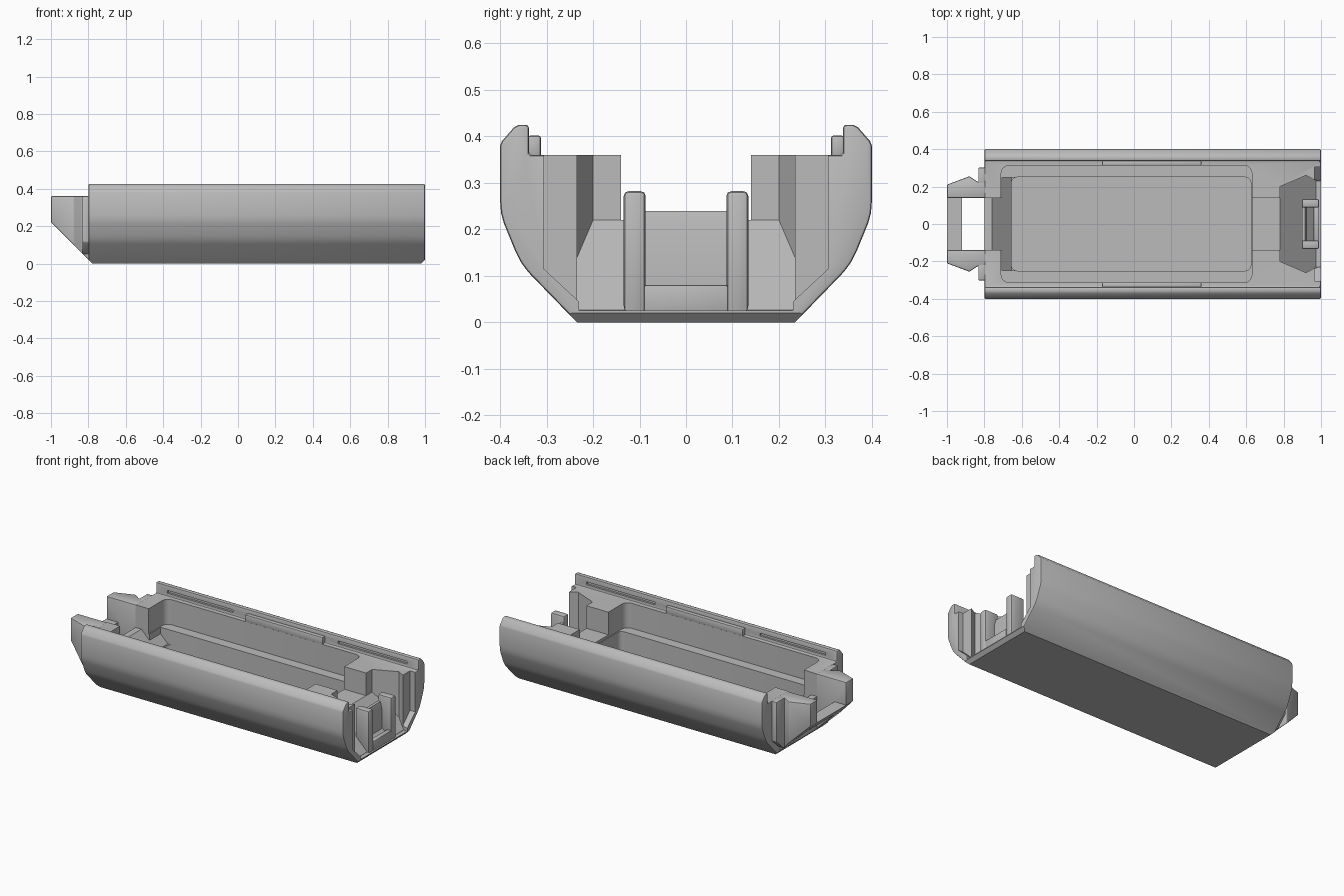
import bpy, bmesh

cube = bpy.data.objects.get("Cube")
if cube:
    bpy.data.objects.remove(cube, do_unlink=True)

GREY = (0.5, 0.5, 0.5, 1.0)
grey = bpy.data.materials.new("plain_grey")
grey.use_nodes = True
grey.diffuse_color = GREY
grey.node_tree.nodes["Principled BSDF"].inputs["Base Color"].default_value = GREY


def prism(name, pts, axis, lo, hi, slope=None, bevel=0.0, limit=0.55, corner=0.0):
    """Extrude an outline along an axis. slope tilts the underside to z = slope - x,
    corner rounds only the edges along the axis, bevel rounds all sharp edges."""
    place = {"x": lambda a, b, t: (t, a, b),
             "y": lambda a, b, t: (a, t, b),
             "z": lambda a, b, t: (a, b, t)}[axis]
    bm = bmesh.new()
    low = [bm.verts.new(place(a, b, lo)) for a, b in pts]
    high = [bm.verts.new(place(a, b, hi)) for a, b in pts]
    n = len(pts)
    bm.faces.new(low)
    bm.faces.new(high[::-1])
    for i in range(n):
        j = (i + 1) % n
        bm.faces.new((low[i], high[i], high[j], low[j]))
    if slope is not None:
        for v in low:
            v.co.z = slope - v.co.x
    bmesh.ops.recalc_face_normals(bm, faces=bm.faces)
    if corner:
        edges = [bm.edges.get(pair) for pair in zip(low, high)]
        bmesh.ops.bevel(bm, geom=edges, offset=corner, segments=4, profile=0.5,
                        affect="EDGES")
    mesh = bpy.data.meshes.new(name)
    bm.to_mesh(mesh)
    bm.free()
    mesh.materials.append(grey)
    obj = bpy.data.objects.new(name, mesh)
    bpy.context.collection.objects.link(obj)
    if bevel:
        mod = obj.modifiers.new("rounding", "BEVEL")
        mod.width = bevel
        mod.segments = 2
        mod.limit_method = "ANGLE"
        mod.angle_limit = limit
    return obj


def box(name, x, y, z, **kw):
    return prism(name, [(x[0], y[0]), (x[1], y[0]), (x[1], y[1]), (x[0], y[1])],
                 "z", z[0], z[1], **kw)


def mirrored(pts):
    """Complete a half outline across its first axis."""
    return pts + [(-a, b) for a, b in reversed(pts)]


# Hull: one cross-section running the whole length
half_hull = [(0.235, 0), (0.335, 0.103), (0.346, 0.116), (0.357, 0.132), (0.367, 0.152),
             (0.392, 0.213), (0.398, 0.235), (0.4, 0.26), (0.4, 0.38), (0.396, 0.39),
             (0.37, 0.42), (0.36, 0.425), (0.338, 0.425), (0.338, 0.36)]
hull = prism("hull", mirrored(half_hull), "x", -0.8, 1.0, bevel=0.007, limit=1.2)

cutters = []
# Stepped main pocket, deep in the middle, with a ramp at one end
cutters.append(box("upper_pocket", (-0.71, 0.63), (-0.312, 0.312), (0.205, 0.6), corner=0.04))
cutters.append(box("lower_pocket", (-0.655, 0.625), (-0.25, 0.25), (0.045, 0.4), corner=0.03))
cutters.append(prism("pocket_ramp", [(-0.655, 0.115), (-0.5, 0.115), (-0.5, 0.38),
                                     (-0.705, 0.38), (-0.705, 0.165)], "y", -0.249, 0.249))
# Channel through both end walls, sloping into the pocket
cutters.append(prism("end_channel", [(-0.9, 0.22), (-0.76, 0.22), (-0.68, 0.14), (-0.45, 0.14),
                                     (-0.45, 0.22), (1.1, 0.22), (1.1, 0.6), (-0.9, 0.6)],
                     "y", -0.14, 0.14))
# Receiving socket with a sloping floor and a thin lip
socket = [(0.78, 0.2), (0.92, 0.26), (0.965, 0.235), (0.976, 0.235)]
socket += [(x, -y) for x, y in reversed(socket)]
cutters.append(prism("socket", socket, "z", 0, 0.6, slope=1.0))
cutters.append(box("socket_lip", (0.974, 1.1), (-0.23, 0.23), (0.025, 0.61)))
# Slanted lower edge at both ends
for x, s in ((1.0, 1), (-0.8, -1)):
    cutters.append(prism("end_chamfer", [(x - s * 0.03, -0.01), (x + s * 0.03, -0.01),
                                         (x + s * 0.03, 0.05)], "y", -0.6, 0.6))
# Wing slots, and grooves under the rims
wing_slot = [(0.22, 0.035), (0.236, 0.05), (0.306, 0.115), (0.306, 0.62), (0.22, 0.62)]
for s in (-1, 1):
    cutters.append(prism("wing_slot", [(s * y, z) for y, z in wing_slot], "x", 0.965, 1.12))
    for x in ((-0.72, -0.27), (0.45, 0.92)):
        cutters.append(box("rim_groove", x, sorted((s * 0.33, s * 0.35)), (0.378, 0.395)))

for c in cutters:
    c.hide_render = True
    mod = hull.modifiers.new("cut", "BOOLEAN")
    mod.operation = "DIFFERENCE"
    mod.solver = "EXACT"
    mod.object = c

parts = [hull]
# Coupling arms with outer wings, rim stops and clip posts on each side
for side, s in (("left", 1), ("right", -1)):
    arm = [(-1, 0.14), (-1, 0.21), (-0.88, 0.255), (-0.835, 0.225), (-0.795, 0.225),
           (-0.795, 0.14)]
    parts.append(prism(side + "_coupling_arm", [(x, s * y) for x, y in arm], "z", 0, 0.36,
                       slope=-0.78, bevel=0.006))
    wing = [(0.2, 0.052), (0.235, 0.052), (0.302, 0.115), (0.302, 0.36), (0.2, 0.36)]
    parts.append(prism(side + "_coupling_wing", [(s * y, z) for y, z in wing], "x",
                       -0.832, -0.795, bevel=0.006))
    parts.append(box(side + "_rim_stop", (-0.17, 0.36), sorted((s * 0.312, s * 0.34)),
                     (0.355, 0.402), bevel=0.006))
    parts.append(box(side + "_clip_post", (0.897, 0.99), sorted((s * 0.087, s * 0.134)),
                     (0, 0.282), slope=1.001, bevel=0.01))

# Crossbar between the arms
parts.append(box("coupling_crossbar", (-1, -0.92), (-0.142, 0.142), (0, 0.22), slope=-0.78))
# Clip back plate with a leaning top, and its front sill
parts.append(prism("clip_plate", [(0.897, 0.1), (0.925, 0.07), (0.925, 0.2), (0.915, 0.24),
                                  (0.897, 0.24)], "y", -0.09, 0.09))
parts.append(box("clip_sill", (0.96, 0.99), (-0.09, 0.09), (0.02, 0.08), bevel=0.004))

# Fix the modifiers into the meshes, then drop the cutters
bpy.context.view_layer.update()
graph = bpy.context.evaluated_depsgraph_get()
for obj in parts:
    mesh = bpy.data.meshes.new_from_object(obj.evaluated_get(graph))
    obj.modifiers.clear()
    obj.data = mesh
    mesh.materials.clear()
    mesh.materials.append(grey)
    for poly in mesh.polygons:
        poly.material_index = 0
for c in cutters:
    bpy.data.objects.remove(c, do_unlink=True)

bpy.ops.object.select_all(action="DESELECT")
for obj in parts:
    obj.select_set(True)
bpy.context.view_layer.objects.active = hull
bpy.ops.object.shade_smooth_by_angle(angle=0.5)
